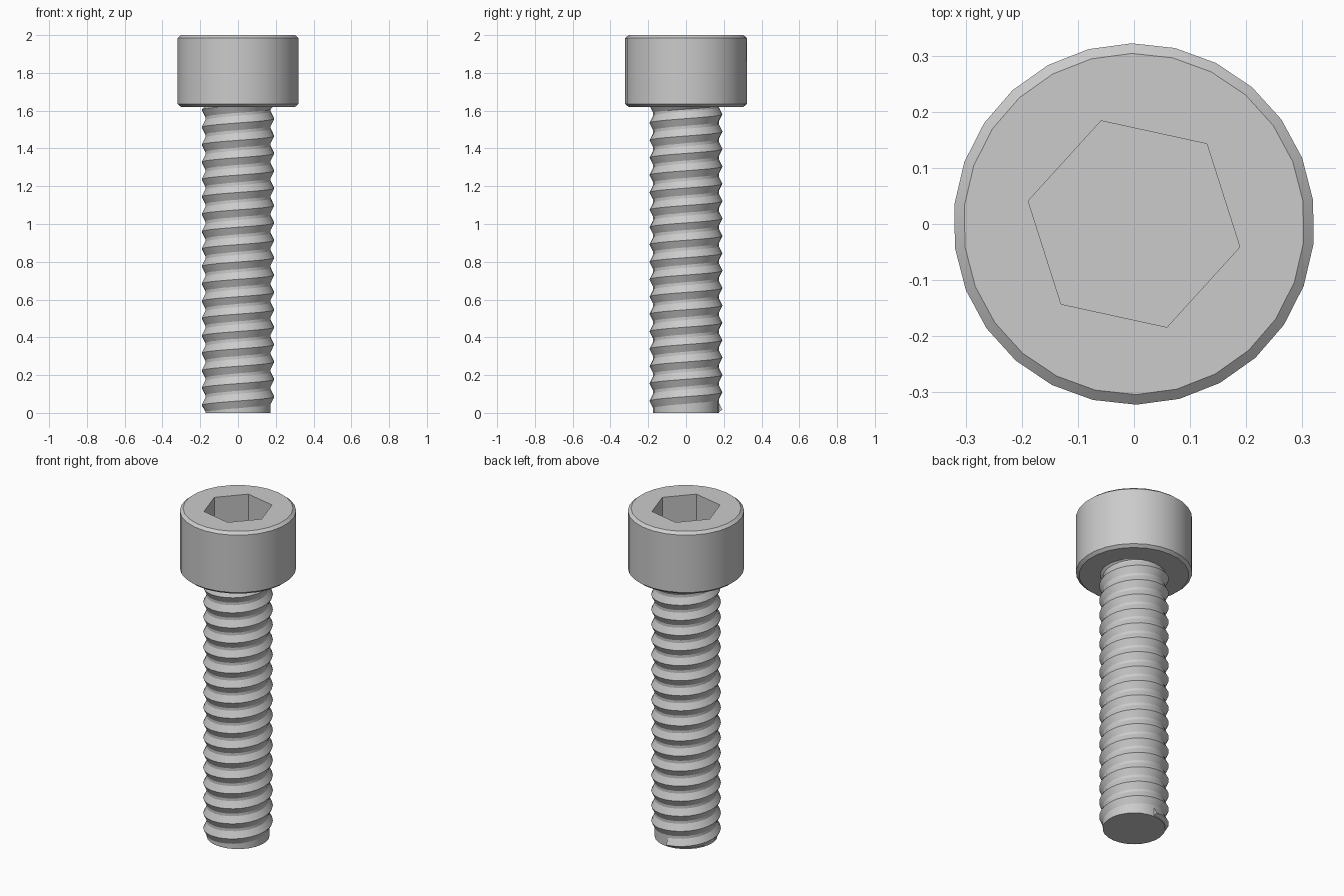
import bpy, bmesh
from math import cos, sin, radians, tau

cube = bpy.data.objects.get("Cube")
if cube:
    bpy.data.objects.remove(cube, do_unlink=True)

SIDES = 26
HEAD_BASE = 1.62
TURN = radians(90.7)
PITCH = 0.092

steel = bpy.data.materials.new("grey_steel")
steel.use_nodes = True
steel.diffuse_color = (0.6, 0.6, 0.6, 1)
steel.node_tree.nodes["Principled BSDF"].inputs["Base Color"].default_value = (0.6, 0.6, 0.6, 1)


def ring(bm, r, z, n=SIDES, turn=TURN):
    return [bm.verts.new((r * cos(turn + tau * i / n), r * sin(turn + tau * i / n), z))
            for i in range(n)]


def skin(bm, rings):
    """Join neighbouring closed rings with quads."""
    for a, b in zip(rings, rings[1:]):
        for i in range(len(a)):
            j = (i + 1) % len(a)
            bm.faces.new((a[i], a[j], b[j], b[i]))


def loop_edges(bm, loop):
    return [bm.edges.get((loop[i - 1], loop[i])) for i in range(len(loop))]


def finish(bm, name):
    bmesh.ops.recalc_face_normals(bm, faces=bm.faces)
    mesh = bpy.data.meshes.new(name)
    bm.to_mesh(mesh)
    bm.free()
    mesh.materials.append(steel)
    ob = bpy.data.objects.new(name, mesh)
    bpy.context.collection.objects.link(ob)
    bpy.ops.object.select_all(action='DESELECT')
    ob.select_set(True)
    bpy.context.view_layer.objects.active = ob
    bpy.ops.object.shade_smooth_by_angle(angle=radians(28))
    return ob


# Cylindrical head with chamfered rims and a hexagonal socket
bm = bmesh.new()
body = [ring(bm, r, z) for r, z in
        ((0.304, HEAD_BASE), (0.322, HEAD_BASE + 0.015), (0.322, 1.985), (0.304, 2.0))]
skin(bm, body)
bm.faces.new(body[0])
socket = [ring(bm, 0.193, z, 6, radians(-12.3)) for z in (2.0, 1.80)]
skin(bm, socket)
bm.faces.new(socket[1])
bmesh.ops.triangle_fill(bm, use_beauty=True, normal=(0, 0, 1),
                        edges=loop_edges(bm, body[-1]) + loop_edges(bm, socket[0]))
finish(bm, "socket_head")

# Plain core of the shank
bm = bmesh.new()
core = [ring(bm, 0.174, z) for z in (0, HEAD_BASE + 0.01)]
skin(bm, core)
for cap in core:
    bm.faces.new(cap)
finish(bm, "shank_core")

# Right-handed helical thread: root, crest, root swept upward
bm = bmesh.new()
start, first_z = radians(90), 0.017
steps = int((HEAD_BASE - first_z + PITCH / 2) / PITCH * SIDES)
rows = []
for i in range(steps + 1):
    a = start + tau * i / SIDES
    row = []
    for r, dz in ((0.170, -PITCH / 2), (0.193, 0), (0.170, PITCH / 2)):
        z = first_z + PITCH * i / SIDES + dz
        z = min(max(z, 0.002), HEAD_BASE + 0.008)
        row.append(bm.verts.new((r * cos(a), r * sin(a), z)))
    rows.append(row)
for a, b in zip(rows, rows[1:]):
    for k in range(2):
        bm.faces.new((a[k], b[k], b[k + 1], a[k + 1]))
bm.faces.new(rows[0])
finish(bm, "screw_thread")
